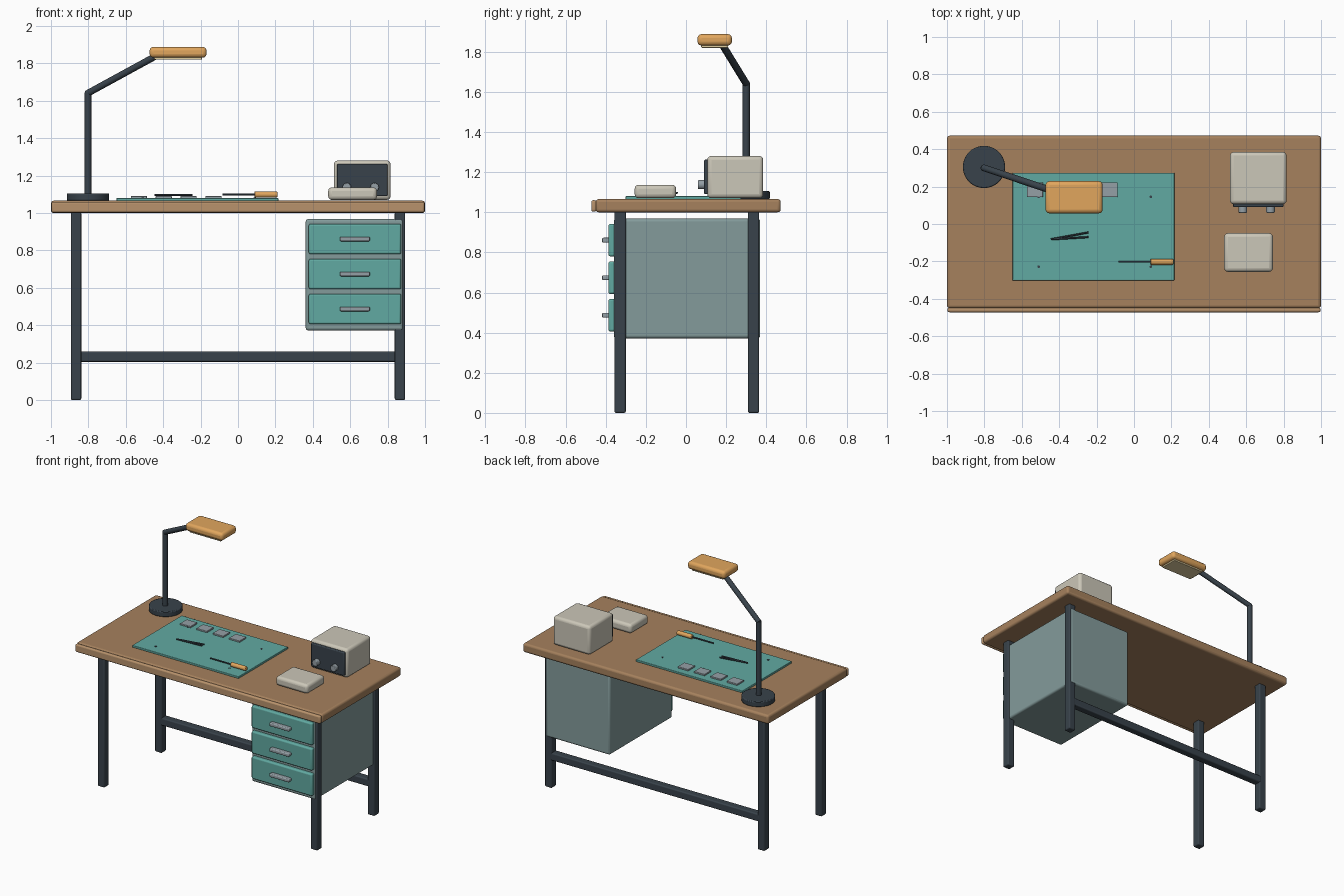
import bpy
from mathutils import Vector

if "Cube" in bpy.data.objects:
    bpy.data.objects.remove(bpy.data.objects["Cube"])


def mat(name, r, g, b):
    m = bpy.data.materials.new(name)
    m.diffuse_color = (r, g, b, 1)
    m.use_nodes = True
    m.node_tree.nodes["Principled BSDF"].inputs["Base Color"].default_value = m.diffuse_color
    return m


WOOD = mat("wood", 0.38, 0.22, 0.11)
EDGE = mat("edge_wood", 0.48, 0.29, 0.15)
STEEL = mat("dark_steel", 0.04, 0.055, 0.07)
SAGE = mat("cabinet_paint", 0.23, 0.33, 0.33)
TEAL = mat("teal", 0.12, 0.40, 0.36)
CREAM = mat("cream", 0.60, 0.57, 0.48)
AMBER = mat("amber", 0.75, 0.38, 0.11)
METAL = mat("metal", 0.30, 0.35, 0.38)
GLOW = mat("diffuser", 0.75, 0.62, 0.35)


def finish(o, name, material, bevel, segs=3):
    o.name = name
    o.data.materials.append(material)
    if bevel:
        b = o.modifiers.new("bevel", "BEVEL")
        b.width, b.segments, b.limit_method = bevel, segs, "ANGLE"
    bpy.ops.object.shade_smooth_by_angle()
    return o


def box(name, x, y, z, material, bevel=0.0):
    """Box from (min, max) ranges on each axis."""
    bpy.ops.mesh.primitive_cube_add(size=1, location=[(a + b) / 2 for a, b in (x, y, z)])
    o = bpy.context.object
    o.scale = [b - a for a, b in (x, y, z)]
    bpy.ops.object.transform_apply(location=False, rotation=False, scale=True)
    return finish(o, name, material, bevel)


def rod(name, p, q, r, material, bevel=0.0, sides=24):
    """Cylinder between two points."""
    p, q = Vector(p), Vector(q)
    bpy.ops.mesh.primitive_cylinder_add(vertices=sides, radius=r, depth=(q - p).length,
                                        location=(p + q) / 2)
    o = bpy.context.object
    o.rotation_euler = (q - p).to_track_quat("Z", "Y").to_euler()
    return finish(o, name, material, bevel, 2)


# Desk top with front edge strip
box("desk_top", (-1, 1), (-0.45, 0.472), (1.0, 1.066), WOOD, 0.015)
box("front_edge_strip", (-0.997, 0.997), (-0.472, -0.446), (1.003, 1.06), EDGE, 0.01)

# Legs and rear stretcher
for sx, side in ((-1, "left"), (1, "right")):
    for y, end in ((-0.328, "front"), (0.337, "back")):
        x = sx * 0.866
        box(f"{end}_{side}_leg", (x - 0.028, x + 0.028), (y - 0.028, y + 0.028),
            (0, 1.005), STEEL, 0.008)
box("rear_stretcher", (-0.85, 0.85), (0.309, 0.365), (0.205, 0.26), STEEL, 0.008)

# Drawer cabinet
box("drawer_cabinet", (0.362, 0.884), (-0.36, 0.37), (0.372, 0.968), SAGE, 0.014)
for i in range(3):
    z = 0.861 - i * 0.187
    box(f"drawer_front_{i + 1}", (0.378, 0.872), (-0.387, -0.35), (z - 0.081, z + 0.081), TEAL, 0.01)
    box(f"drawer_handle_{i + 1}", (0.545, 0.705), (-0.418, -0.38), (z - 0.012, z + 0.012), METAL, 0.006)

# Lamp
rod("lamp_base", (-0.802, 0.305, 1.066), (-0.802, 0.305, 1.105), 0.113, STEEL, 0.006, 40)
rod("lamp_post", (-0.802, 0.3, 1.09), (-0.802, 0.3, 1.645), 0.018, STEEL)
rod("lamp_arm", (-0.808, 0.302, 1.638), (-0.42, 0.172, 1.85), 0.018, STEEL)
box("lamp_head", (-0.473, -0.168), (0.057, 0.229), (1.831, 1.888), AMBER, 0.02)
box("lamp_diffuser", (-0.448, -0.193), (0.076, 0.21), (1.82, 1.836), GLOW, 0.003)

# Work mat with corner studs and parts tiles
box("work_mat", (-0.65, 0.216), (-0.302, 0.274), (1.064, 1.08), TEAL, 0.004)
for i, (x, y) in enumerate(((-0.51, 0.145), (0.09, 0.145), (-0.51, -0.228), (0.09, -0.228))):
    rod(f"mat_stud_{i + 1}", (x, y, 1.078), (x, y, 1.083), 0.007, STEEL, 0, 16)
for i in range(4):
    x = -0.53 + i * 0.133
    box(f"parts_tile_{i + 1}", (x - 0.043, x + 0.043), (0.144, 0.223), (1.078, 1.091), METAL, 0.003)

# Tweezers and screwdriver
for i, y in enumerate((-0.045, -0.07)):
    rod(f"tweezer_arm_{i + 1}", (-0.445, -0.082, 1.097), (-0.243, y, 1.097), 0.005, STEEL, 0, 12)
rod("screwdriver_handle", (0.088, -0.202, 1.099), (0.21, -0.202, 1.099), 0.016, AMBER, 0.004)
rod("screwdriver_shaft", (-0.083, -0.202, 1.099), (0.1, -0.202, 1.099), 0.005, STEEL, 0, 12)

# Bench instrument
box("instrument_case", (0.513, 0.816), (0.106, 0.385), (1.07, 1.281), CREAM, 0.02)
box("instrument_panel", (0.53, 0.799), (0.09, 0.112), (1.09, 1.262), STEEL, 0.006)
for i, x in enumerate((0.582, 0.73)):
    rod(f"instrument_knob_{i + 1}", (x, 0.095, 1.138), (x, 0.06, 1.138), 0.023, METAL, 0.004)

# Small storage box
box("small_box", (0.482, 0.743), (-0.256, -0.049), (1.07, 1.137), CREAM, 0.02)
